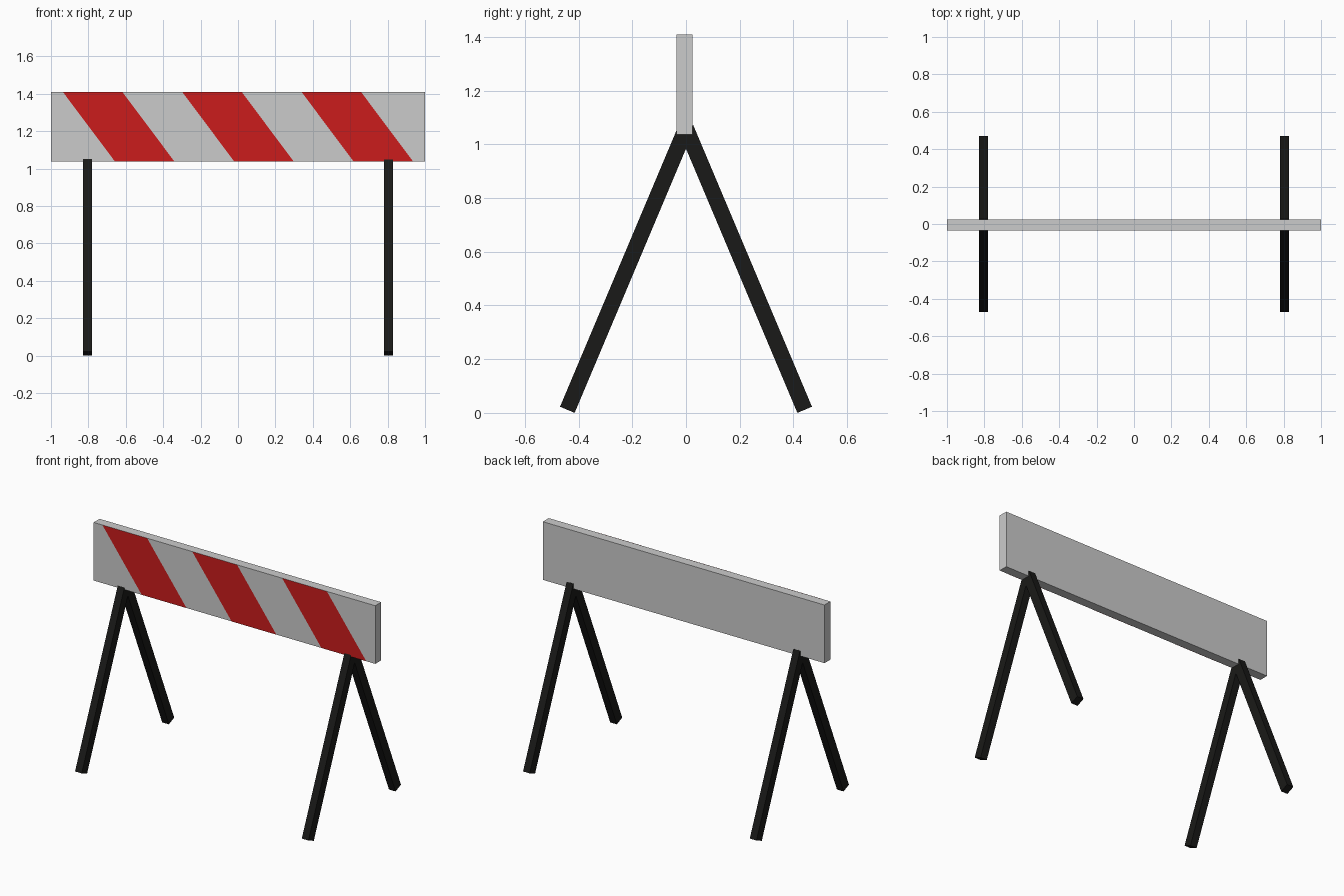
import bpy
from mathutils import Matrix, Vector

if "Cube" in bpy.data.objects:
    bpy.data.objects.remove(bpy.data.objects["Cube"])


def material(name, rgb):
    m = bpy.data.materials.new(name)
    m.diffuse_color = (*rgb, 1)
    m.use_nodes = True
    m.node_tree.nodes["Principled BSDF"].inputs["Base Color"].default_value = m.diffuse_color
    return m


def box(name, size, matrix, mat=None):
    bpy.ops.mesh.primitive_cube_add(size=1)
    ob = bpy.context.object
    ob.name = name
    ob.data.transform(Matrix.Diagonal((*size, 1)))
    ob.matrix_world = matrix
    if mat:
        ob.data.materials.append(mat)
    return ob


red = material("red_paint", (0.6, 0.012, 0.012))
black = material("black_leg", (0.01, 0.01, 0.009))

# Sign board
BOTTOM, TOP = 1.037, 1.41
FRONT, BACK = -0.036, 0.024
box("board", (2, BACK - FRONT, TOP - BOTTOM),
    Matrix.Translation((0, (FRONT + BACK) / 2, (TOP + BOTTOM) / 2)))

# Slanted stripes painted on the front face
WIDTH, SHIFT, PITCH = 0.318, 0.279, 0.638
for i in (-1, 0, 1):
    x = i * PITCH - (WIDTH + SHIFT) / 2
    y = FRONT - 0.001
    verts = [(x + SHIFT, y, BOTTOM), (x + SHIFT + WIDTH, y, BOTTOM),
             (x + WIDTH, y, TOP), (x, y, TOP)]
    mesh = bpy.data.meshes.new("stripe")
    mesh.from_pydata(verts, [], [(0, 1, 2, 3)])
    mesh.materials.append(red)
    bpy.context.collection.objects.link(bpy.data.objects.new("stripe", mesh))

# Splayed legs crossing just under the board
for sx in (-1, 1):
    for sy, name in ((-1, "front_leg"), (1, "back_leg")):
        foot = Vector((sx * 0.805, sy * 0.442, 0.0115))
        head = Vector((sx * 0.805, 0, 1.06))
        axis = head - foot
        tilt = Matrix.Rotation(Vector((0, 0, 1)).angle(axis) * sy, 4, 'X')
        box(name, (0.047, 0.059, axis.length),
            Matrix.Translation((foot + head) / 2) @ tilt, black)
